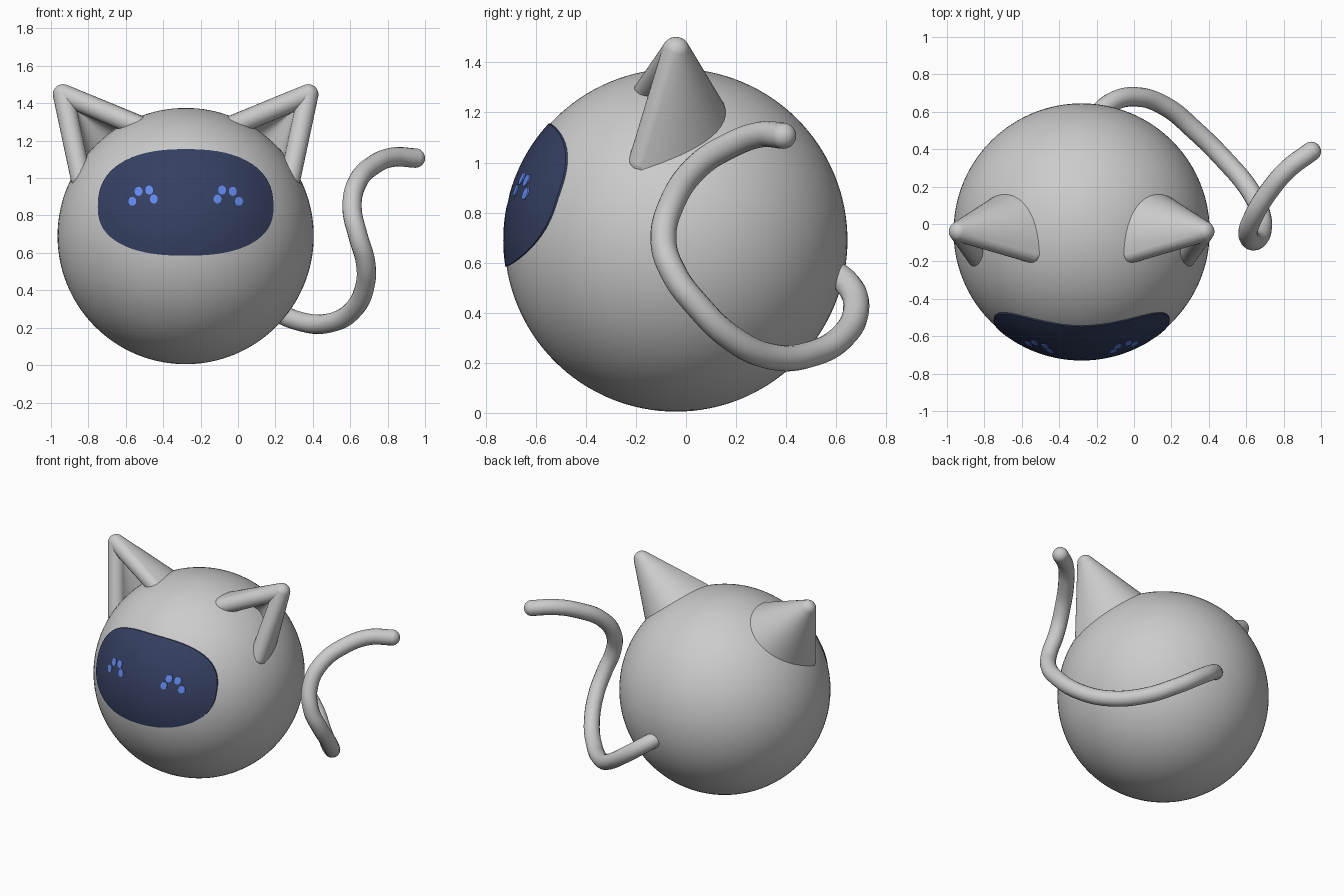
import bpy, bmesh
from math import sin, cos, pi, sqrt
from mathutils import Vector, Matrix

if "Cube" in bpy.data.objects:
    bpy.data.objects.remove(bpy.data.objects["Cube"])

C = Vector((-0.28, -0.04, 0.69))   # body centre
R = 0.685                          # body radius


def material(name, rgb):
    m = bpy.data.materials.new(name)
    m.diffuse_color = (*rgb, 1)
    m.use_nodes = True
    m.node_tree.nodes["Principled BSDF"].inputs["Base Color"].default_value = m.diffuse_color
    return m


def finish(name, bm, mat=None):
    bmesh.ops.recalc_face_normals(bm, faces=bm.faces)
    me = bpy.data.meshes.new(name)
    bm.to_mesh(me)
    bm.free()
    ob = bpy.data.objects.new(name, me)
    bpy.context.collection.objects.link(ob)
    if mat:
        me.materials.append(mat)
    bpy.ops.object.select_all(action='DESELECT')
    ob.select_set(True)
    bpy.context.view_layer.objects.active = ob
    bpy.ops.object.shade_smooth_by_angle(angle=0.7)
    return ob


def ball(bm, centre, r, u=24, v=16):
    bmesh.ops.create_uvsphere(bm, u_segments=u, v_segments=v, radius=r,
                              matrix=Matrix.Translation(centre))


def skin(bm, rows, closed=False):
    """Join rows of points with quads."""
    rows = [[bm.verts.new(p) for p in row] for row in rows]
    n = len(rows[0])
    for a, b in zip(rows, rows[1:]):
        for i in range(n if closed else n - 1):
            j = (i + 1) % n
            bm.faces.new((a[i], a[j], b[j], b[i]))
    return rows


def patch(name, cx, cz, rx, up, down, lift, power, mat, rings=10, n=64):
    """Rounded patch that follows the front of the body, with a short edge."""
    def point(s, k, r):
        a = 2 * pi * k / n
        c, d = cos(a), sin(a)
        x = cx + s * rx * abs(c) ** (2 / power) * (1 if c > 0 else -1)
        h = up if d > 0 else -down
        z = cz + s * h * abs(d) ** (2 / power)
        y = C.y - sqrt(max(r * r - (x - C.x) ** 2 - (z - C.z) ** 2, 0))
        return (x, y, z)
    bm = bmesh.new()
    steps = [(i / rings, R + lift) for i in range(1, rings + 1)] + [(1, R - 0.02)]
    rows = skin(bm, [[point(s, k, r) for k in range(n)] for s, r in steps], True)
    bm.faces.new(rows[0])
    return finish(name, bm, mat)


# Body
bm = bmesh.new()
ball(bm, C, R, 96, 64)
finish("body", bm)

# Face screen and eye dots
navy = material("screen_navy", (0.035, 0.05, 0.12))
blue = material("eye_blue", (0.12, 0.25, 0.85))
patch("face_screen", C.x, 0.845, 0.47, 0.31, 0.26, 0.005, 2.4, navy)
dots = [(0.285, 0.876), (0.252, 0.929), (0.195, 0.936), (0.17, 0.888)]
for side in (-1, 1):
    for i, (dx, z) in enumerate(dots):
        patch(f"eye_dot_{'left' if side < 0 else 'right'}_{i}", C.x + side * dx, z,
              0.021, 0.024, 0.024, 0.009, 2, blue, 2, 24)

# Ears: hollow half cones with a thick rounded rim
TH = 0.055
TIP = Vector((0.375, -0.04, 1.447))
INNER = Vector((-0.02, -0.155, 1.28))
OUTER = Vector((0.28, -0.175, 1.0))
BACK = Vector((0.14, 0.10, 1.19))
MID = (INNER + OUTER) / 2


def arc(a):
    return MID + (INNER - MID) * cos(a) + (BACK - MID) * sin(a)


def ear(name, mirror):
    bm = bmesh.new()
    angles = [pi * i / 24 for i in range(25)]
    for sign in (1, -1):
        rows = []
        for t in (0, 0.25, 0.5, 0.75, 1.0, 1.15):
            row = []
            for a in angles:
                ray = arc(a) - TIP
                slope = -(INNER - MID) * sin(a) + (BACK - MID) * cos(a)
                nrm = ray.cross(slope).normalized()
                if nrm.dot(arc(a) - MID) < 0:
                    nrm = -nrm
                row.append(TIP + ray * t + nrm * TH * sign)
            rows.append(row)
        skin(bm, rows)
    # rim tubes, foot and tip balls
    for foot in (INNER, OUTER):
        d = foot - TIP
        u = d.orthogonal().normalized()
        v = d.normalized().cross(u)
        skin(bm, [[p + (u * cos(k * pi / 12) + v * sin(k * pi / 12)) * TH
                   for k in range(24)] for p in (TIP, foot)], True)
        ball(bm, foot, TH)
    ball(bm, TIP, TH)
    if mirror:
        for vert in bm.verts:
            vert.co.x = 2 * C.x - vert.co.x
    return finish(name, bm)


ear("ear_right", False)
ear("ear_left", True)

# Tail: round tube along a smooth path with a rounded end
path = [(-0.22, 0.56, 0.58), (-0.12, 0.65, 0.51), (0.005, 0.68, 0.42),
        (0.166, 0.63, 0.31), (0.326, 0.50, 0.235), (0.487, 0.34, 0.225),
        (0.615, 0.187, 0.295), (0.68, 0.045, 0.43), (0.68, -0.05, 0.56),
        (0.642, -0.09, 0.69), (0.61, -0.055, 0.84), (0.637, 0.036, 0.975),
        (0.725, 0.18, 1.07), (0.83, 0.30, 1.112), (0.948, 0.388, 1.107)]
cu = bpy.data.curves.new("tail_path", 'CURVE')
cu.dimensions = '3D'
cu.bevel_depth = 0.052
cu.bevel_resolution = 6
cu.resolution_u = 8
sp = cu.splines.new('BEZIER')
sp.bezier_points.add(len(path) - 1)
for bp, p in zip(sp.bezier_points, path):
    bp.co = p
    bp.handle_left_type = bp.handle_right_type = 'AUTO'
helper = bpy.data.objects.new("tail_path", cu)
bpy.context.collection.objects.link(helper)
bpy.context.view_layer.update()
tube = helper.evaluated_get(bpy.context.evaluated_depsgraph_get()).to_mesh()
bm = bmesh.new()
bm.from_mesh(tube)
bpy.data.objects.remove(helper)
ball(bm, path[-1], 0.052)
finish("tail", bm)
